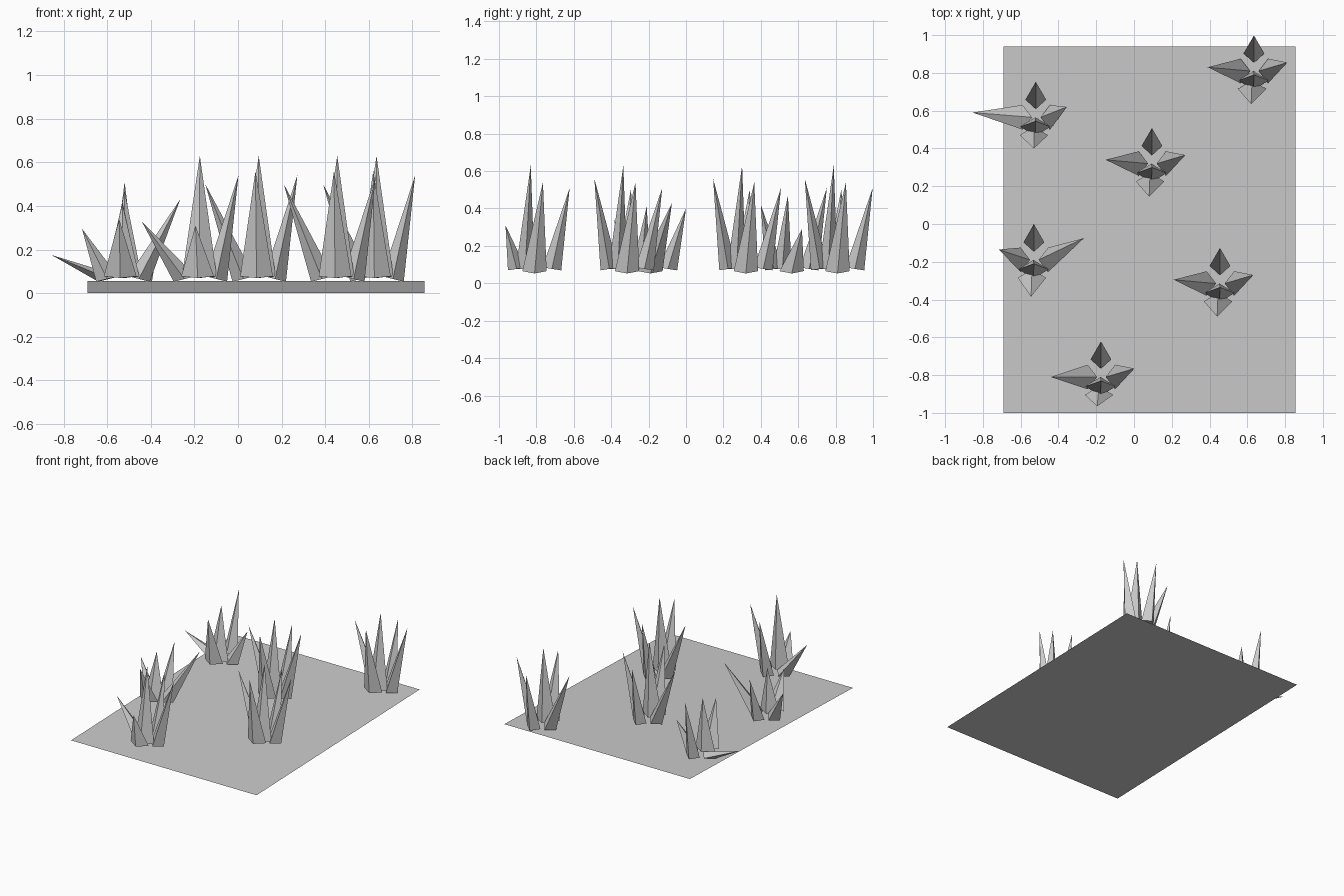
import bpy
import bmesh
from mathutils import Vector

cube = bpy.data.objects.get("Cube")
if cube:
    bpy.data.objects.remove(cube, do_unlink=True)

# Single flat colour
grey = bpy.data.materials.new("light_grey")
grey.use_nodes = True
grey.diffuse_color = (0.6, 0.6, 0.6, 1)
grey.node_tree.nodes["Principled BSDF"].inputs["Base Color"].default_value = (0.6, 0.6, 0.6, 1)


def finish(bm, name):
    mesh = bpy.data.meshes.new(name)
    bm.to_mesh(mesh)
    bm.free()
    mesh.materials.append(grey)
    obj = bpy.data.objects.new(name, mesh)
    bpy.context.collection.objects.link(obj)
    return obj


# Ground sheet, rising gently towards the back
bm = bmesh.new()
bm.faces.new([bm.verts.new(p) for p in
              [(-0.69, -1, 0), (0.855, -1, 0), (0.855, 0.94, 0.055), (-0.69, 0.94, 0.055)]])
finish(bm, "ground_sheet")

# Foot of each blade: centre, half widths in x and y, slope of the foot in x and y
FEET = {
    "left": ((-0.07, -0.01, 0.065), 0.05, 0.065, 0.25, 0),
    "right": ((0.075, -0.01, 0.065), 0.05, 0.065, -0.25, 0),
    "front": ((-0.01, -0.105, 0.077), 0.075, 0.047, 0, 0.16),
    "back": ((0, 0.083, 0.077), 0.055, 0.05, 0, -0.16),
    "middle": ((-0.002, -0.06, 0.075), 0.08, 0.05, 0, -0.06),
}

# Usual blade tips, relative to the clump centre
TIPS = {
    "left": (-0.245, 0.01, 0.5),
    "right": (0.177, 0.035, 0.54),
    "front": (-0.015, -0.185, 0.56),
    "back": (0, 0.178, 0.51),
    "middle": (0, -0.03, 0.63),
}

# Clump centres, with the tips that differ from the usual
CLUMPS = [
    ("back_left", 0.635, 0.82, {}),
    ("centre", 0.095, 0.33, {}),
    ("front_left", 0.455, -0.305, {}),
    ("front", -0.175, -0.8, {"left": (-0.267, -0.01, 0.33), "front": (-0.02, -0.165, 0.31)}),
    ("back_right", -0.52, 0.575, {"left": (-0.335, 0.015, 0.175), "right": (0.165, 0.045, 0.29),
                                  "front": (-0.01, -0.175, 0.42), "middle": (0, -0.03, 0.47)}),
    ("front_right", -0.53, -0.18, {"left": (-0.185, 0.045, 0.295), "right": (0.265, 0.105, 0.43),
                                   "front": (-0.015, -0.205, 0.34), "back": (0, 0.18, 0.4),
                                   "middle": (0, -0.03, 0.41)}),
]


def add_blade(bm, origin, foot, tip):
    """Four-sided leaning pyramid."""
    centre, rx, ry, sx, sy = foot
    corners = [(rx, 0), (0, ry), (-rx, 0), (0, -ry)]
    base = [bm.verts.new(origin + Vector(centre) + Vector((x, y, x * sx + y * sy)))
            for x, y in corners]
    apex = bm.verts.new(origin + Vector(tip))
    bm.faces.new(base[::-1])
    for i in range(4):
        bm.faces.new((base[i], base[(i + 1) % 4], apex))


# Clumps of blades
for name, x, y, changes in CLUMPS:
    bm = bmesh.new()
    for part, foot in FEET.items():
        add_blade(bm, Vector((x, y, 0)), foot, changes.get(part, TIPS[part]))
    bmesh.ops.recalc_face_normals(bm, faces=bm.faces)
    finish(bm, name + "_grass_clump")
